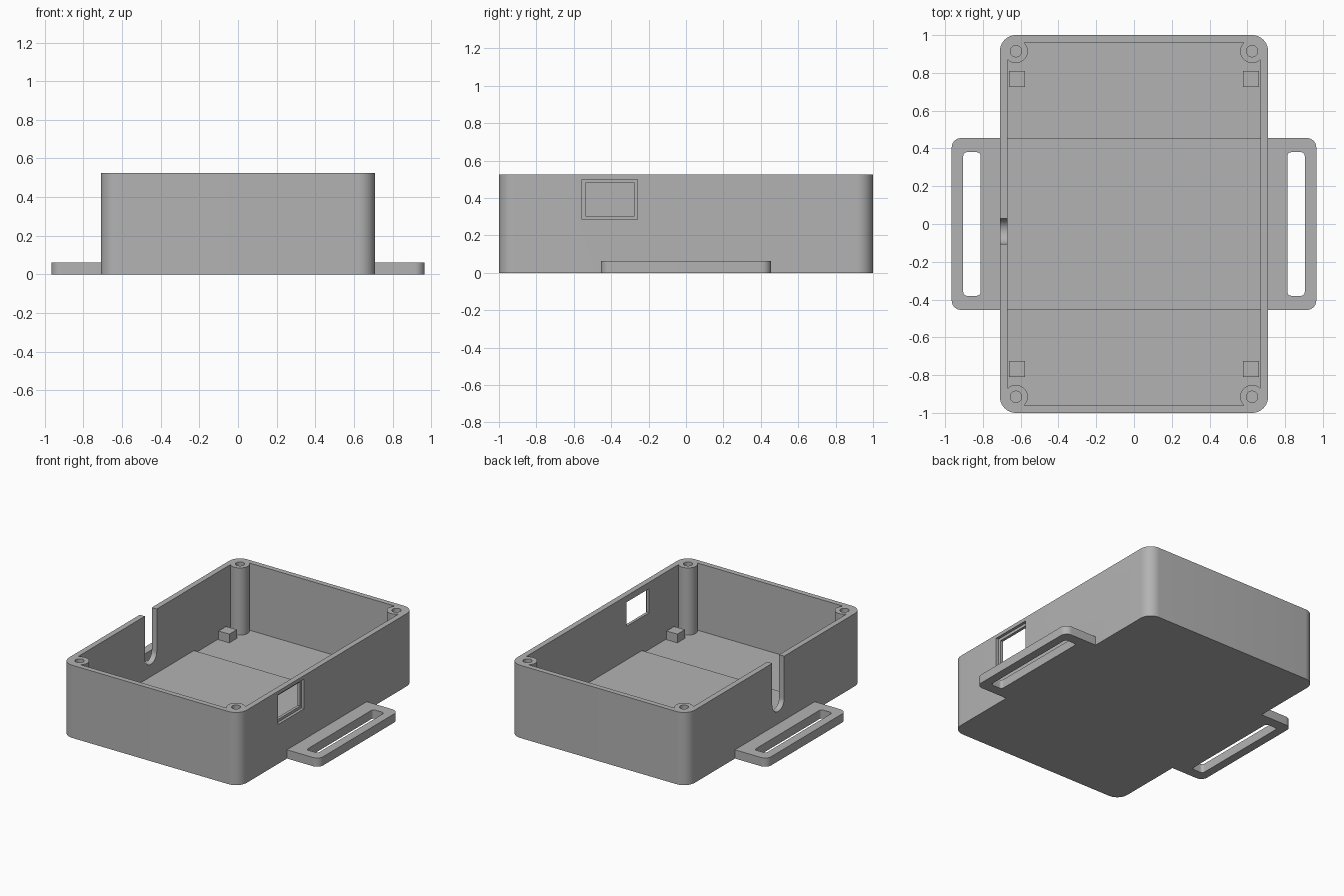
import bpy, bmesh, math
from mathutils import Matrix, Vector

cube = bpy.data.objects.get("Cube")
if cube:
    bpy.data.objects.remove(cube, do_unlink=True)

grey = bpy.data.materials.new("plain grey")
grey.use_nodes = True
GREY = (0.45, 0.45, 0.45, 1)
grey.diffuse_color = GREY
grey.node_tree.nodes["Principled BSDF"].inputs["Base Color"].default_value = GREY


def prism(name, outline, z0, z1):
    """Solid made by extruding a flat outline upward."""
    bm = bmesh.new()
    base = bm.faces.new([bm.verts.new((x, y, z0)) for x, y in outline])
    up = bmesh.ops.extrude_face_region(bm, geom=[base])["geom"]
    bmesh.ops.translate(bm, vec=(0, 0, z1 - z0),
                        verts=[v for v in up if isinstance(v, bmesh.types.BMVert)])
    bmesh.ops.recalc_face_normals(bm, faces=bm.faces)
    mesh = bpy.data.meshes.new(name)
    bm.to_mesh(mesh)
    bm.free()
    mesh.materials.append(grey)
    obj = bpy.data.objects.new(name, mesh)
    bpy.context.collection.objects.link(obj)
    return obj


def rounded(cx, cy, hx, hy, r, steps=10):
    """Rounded rectangle outline; r = 0 gives plain corners."""
    if r == 0:
        return [(cx + hx, cy + hy), (cx - hx, cy + hy), (cx - hx, cy - hy), (cx + hx, cy - hy)]
    pts = []
    for q, (sx, sy) in enumerate([(1, 1), (-1, 1), (-1, -1), (1, -1)]):
        for i in range(steps + 1):
            a = (q + i / steps) * math.pi / 2
            pts.append((cx + sx * (hx - r) + r * math.cos(a),
                        cy + sy * (hy - r) + r * math.sin(a)))
    return pts


def circle(cx, cy, r, n=40):
    return [(cx + r * math.cos(2 * math.pi * i / n),
             cy + r * math.sin(2 * math.pi * i / n)) for i in range(n)]


def combine(target, tool, operation):
    """Apply a boolean and discard the tool."""
    mod = target.modifiers.new("shape", "BOOLEAN")
    mod.operation = operation
    mod.solver = "EXACT"
    mod.object = tool
    bpy.context.view_layer.objects.active = target
    bpy.ops.object.modifier_apply(modifier=mod.name)
    bpy.data.objects.remove(tool, do_unlink=True)


HX, HY, TOP, FLOOR, PLATE = 0.71, 1.0, 0.525, 0.04, 0.063
CORNERS = [(sx, sy) for sx in (-1, 1) for sy in (-1, 1)]

# Open tray
case = prism("enclosure_case", rounded(0, 0, HX, HY, 0.085), 0, TOP)
combine(case, prism("cavity", rounded(0, 0, 0.67, 0.962, 0.045), FLOOR, 0.7), "DIFFERENCE")

# Strap plate running through the floor, with a slot in each tab
plate = prism("strap_plate", rounded(0, 0, 0.965, 0.455, 0.05), 0, PLATE)
for s in (-1, 1):
    combine(plate, prism("strap_slot", rounded(s * 0.858, 0, 0.046, 0.38, 0.02), -0.1, 0.2),
            "DIFFERENCE")
combine(case, plate, "UNION")

# Screw posts in the corners, and small stand-off blocks
for sx, sy in CORNERS:
    px, py = sx * 0.625, sy * 0.915
    combine(case, prism("screw_post", circle(px, py, 0.063), 0.02, TOP), "UNION")
    combine(case, prism("screw_hole", circle(px, py, 0.03), 0.2, 0.7), "DIFFERENCE")
    combine(case, prism("standoff_block", rounded(sx * 0.62, sy * 0.768, 0.043, 0.043, 0),
                        0.02, 0.103), "UNION")

# Sideways tools: outline (y, z) extruded along x
SIDE = Matrix(((0, 0, 1, 0), (1, 0, 0, 0), (0, 1, 0, 0), (0, 0, 0, 1)))


def cut_side(name, outline, x0, x1):
    tool = prism(name, outline, x0, x1)
    tool.data.transform(SIDE)
    combine(case, tool, "DIFFERENCE")


# Connector window with a shallow outer recess
cut_side("window_recess", rounded(-0.408, 0.392, 0.149, 0.107, 0), 0.69, 0.8)
cut_side("window_opening", rounded(-0.406, 0.392, 0.13, 0.087, 0), 0.6, 0.8)

# Cable notch, open at the top with a round bottom
r, cy, cz = 0.068, -0.038, 0.22
notch = [(cy + r * math.cos(a), cz + r * math.sin(a))
         for a in (math.pi * (1 + i / 20) for i in range(21))]
cut_side("cable_notch", notch + [(cy + r, 0.7), (cy - r, 0.7)], -0.8, -0.6)

# Smooth rounded surfaces, crisp edges
bpy.ops.object.select_all(action="DESELECT")
case.select_set(True)
bpy.context.view_layer.objects.active = case
bpy.ops.object.shade_smooth_by_angle(angle=math.radians(30))
